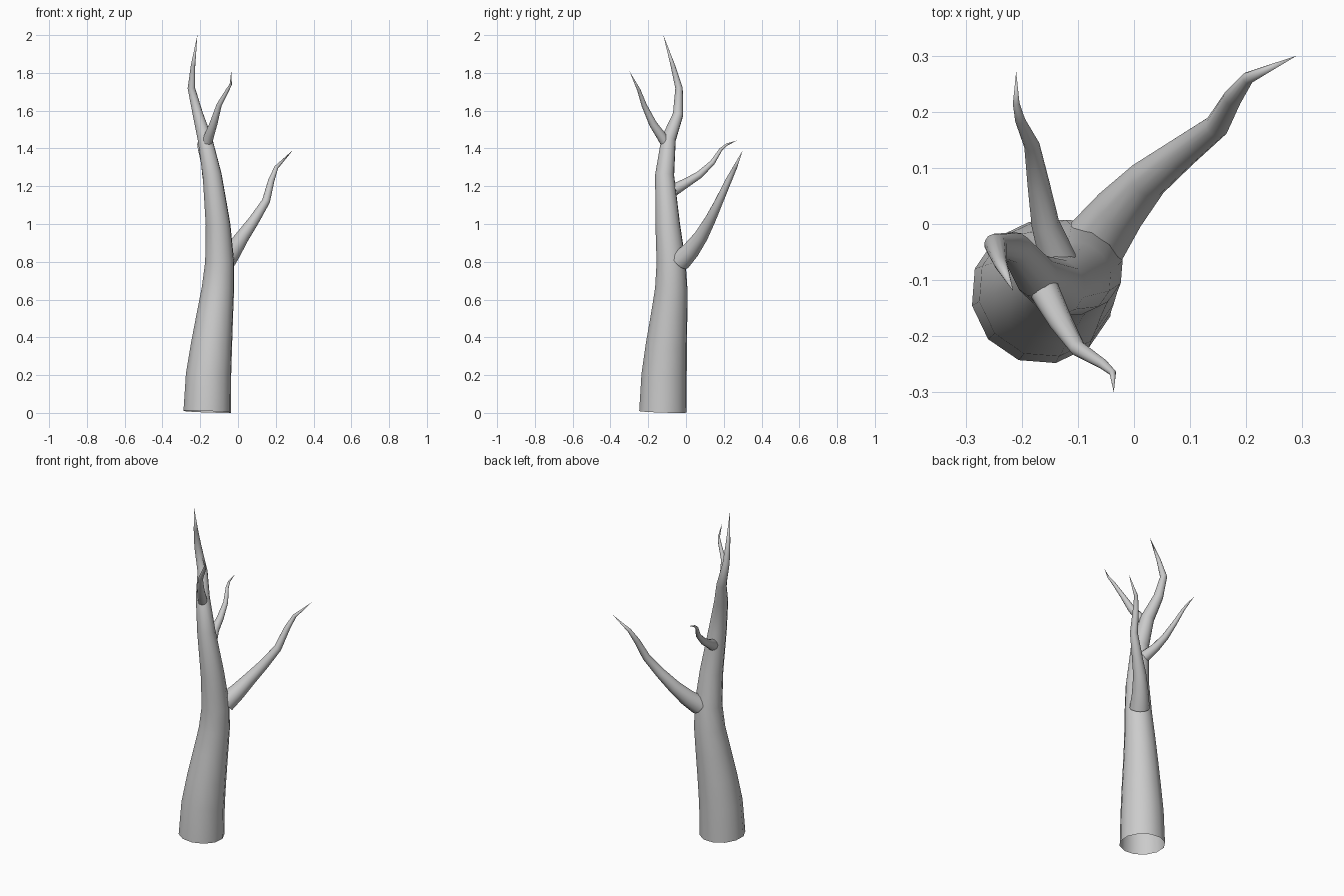
import bpy, bmesh


def limb(name, pts):
    """Tapered 12-sided open tube through (x, y, z, radius) points, ending in a tip."""
    cu = bpy.data.curves.new(name, 'CURVE')
    cu.dimensions = '3D'
    cu.twist_mode = 'MINIMUM'
    cu.bevel_depth = 1.0
    cu.bevel_resolution = 4
    cu.use_fill_caps = False
    sp = cu.splines.new('POLY')
    sp.points.add(len(pts) - 1)
    for p, (x, y, z, r) in zip(sp.points, pts):
        p.co = (x, y, z, 1)
        p.radius = r
    ob = bpy.data.objects.new(name, cu)
    bpy.context.collection.objects.link(ob)
    bpy.ops.object.select_all(action='DESELECT')
    ob.select_set(True)
    bpy.context.view_layer.objects.active = ob
    bpy.ops.object.convert(target='MESH')
    ob = bpy.context.object
    # weld the pointed end and shade smooth
    bm = bmesh.new()
    bm.from_mesh(ob.data)
    bmesh.ops.remove_doubles(bm, verts=bm.verts, dist=0.0005)
    bmesh.ops.recalc_face_normals(bm, faces=bm.faces)
    for f in bm.faces:
        f.smooth = True
    bm.to_mesh(ob.data)
    bm.free()
    return ob


# Trunk, open underneath
limb("trunk", [
    (-.163, -.122, .006, .128), (-.156, -.116, .20, .122),
    (-.140, -.104, .36, .111), (-.122, -.089, .52, .098),
    (-.106, -.078, .66, .087), (-.097, -.079, .80, .078),
    (-.106, -.097, 1.00, .066), (-.137, -.113, 1.26, .051),
    (-.175, -.092, 1.45, .039), (-.212, -.042, 1.58, .028),
    (-.247, -.037, 1.72, .020), (-.238, -.070, 1.84, .012),
    (-.215, -.120, 2.00, 0)])

# Large lower branch
limb("lower_branch", [
    (-.066, -.030, .805, .056), (-.025, .025, .86, .047),
    (.025, .080, .935, .037), (.085, .127, 1.02, .029),
    (.148, .175, 1.12, .022), (.176, .225, 1.23, .017),
    (.203, .260, 1.30, .011), (.290, .300, 1.39, 0)])

# Small branch at the back
limb("back_branch", [
    (-.135, -.065, 1.18, .033), (-.158, .000, 1.217, .025),
    (-.170, .070, 1.26, .020), (-.182, .140, 1.325, .014),
    (-.203, .185, 1.395, .009), (-.210, .215, 1.42, .006),
    (-.210, .272, 1.443, 0)])

# Small branch at the front
limb("front_branch", [
    (-.166, -.105, 1.425, .028), (-.150, -.137, 1.475, .025),
    (-.130, -.175, 1.53, .021), (-.100, -.222, 1.63, .014),
    (-.055, -.250, 1.71, .009), (-.038, -.265, 1.74, .006),
    (-.036, -.300, 1.81, 0)])
